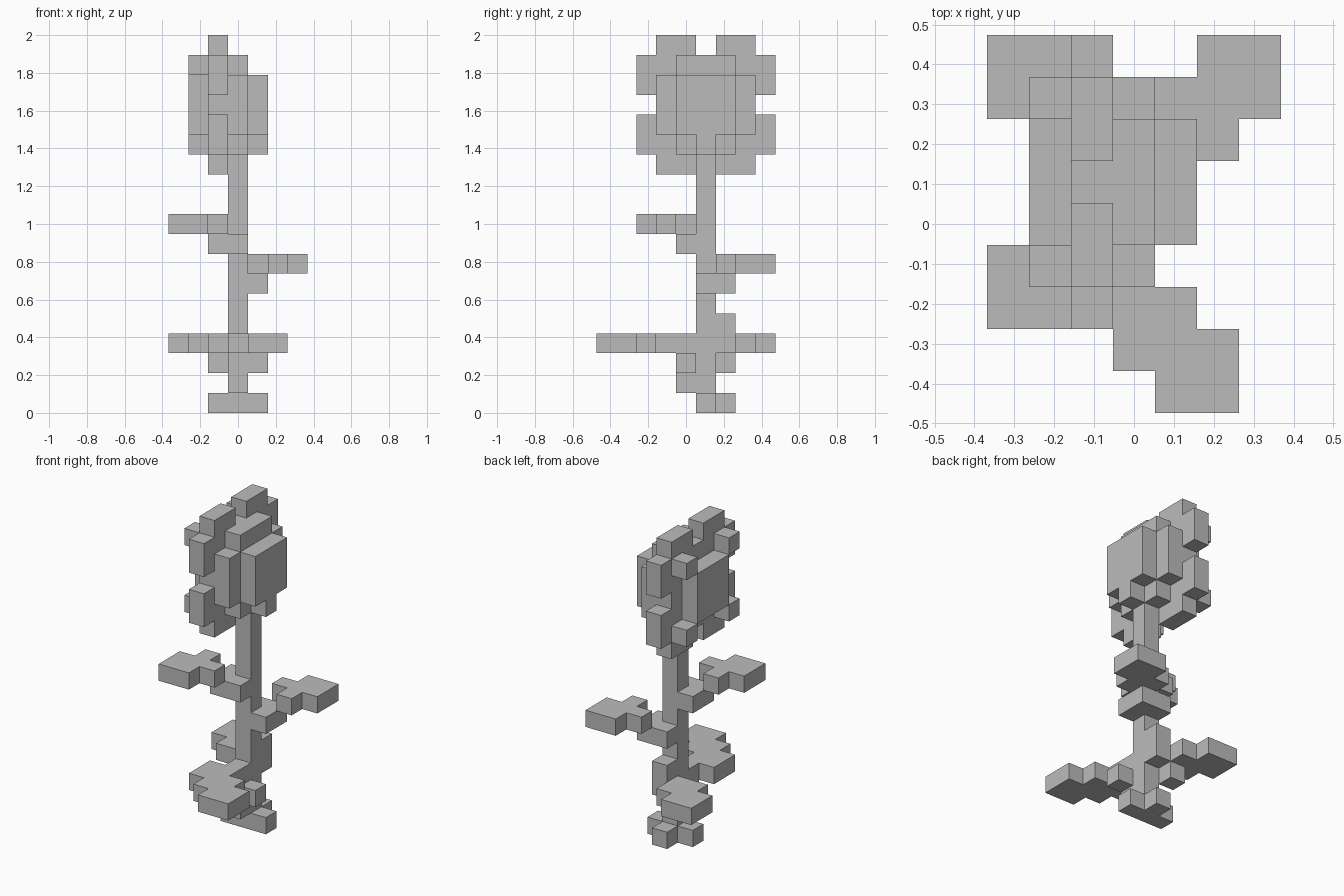
import bpy, bmesh
from mathutils import Vector

cube = bpy.data.objects.get("Cube")
if cube:
    bpy.data.objects.remove(cube, do_unlink=True)

U = 2 / 19  # edge of one block

gray = bpy.data.materials.new("plain gray")
gray.use_nodes = True
gray.diffuse_color = (0.5, 0.5, 0.5, 1)
bsdf = next(n for n in gray.node_tree.nodes if n.type == 'BSDF_PRINCIPLED')
bsdf.inputs["Base Color"].default_value = (0.5, 0.5, 0.5, 1)


def box(x0, x1, y0, y1, z0, z1):
    """Set of block cells, inclusive ranges."""
    return {(x, y, z) for x in range(x0, x1 + 1)
            for y in range(y0, y1 + 1) for z in range(z0, z1 + 1)}


def spin(cells, dz):
    """Half turn about the stem, then shift in height."""
    return {(-x, 2 - y, z + dz) for x, y, z in cells}


parts = {}

# Stem with its side knobs, and the roots
parts["stem"] = box(0, 0, 1, 1, 0, 13) | box(0, 0, 2, 2, 3, 4) | box(0, 0, 0, 0, 1, 3)
parts["roots"] = box(-1, 1, 1, 1, 0, 0) | box(0, 0, 2, 2, 0, 0)
parts["leaf_bracket"] = box(1, 1, 0, 0, 2, 2) | box(-1, -1, 2, 2, 2, 2)

# Two upper leaves on square twigs, half a turn apart
leaf = box(1, 3, 3, 3, 7, 7) | box(2, 2, 2, 4, 7, 7) | box(3, 3, 4, 4, 7, 7)
twig = box(0, 1, 1, 2, 6, 6)
parts["left_leaf"], parts["left_twig"] = leaf, twig
parts["right_leaf"], parts["right_twig"] = spin(leaf, 2), spin(twig, 2)

# Two low leaves, made as diagonal chains of squares
parts["low_front_leaf"] = set().union(
    *(box(i, i + 1, -2 - i - 1, -2 - i + 0, 3, 3) for i in (-1, 0, 1)))
parts["low_back_leaf"] = box(-3, -2, 3, 4, 3, 3) | box(-2, -1, 2, 3, 3, 3)

# Flower head: core, petal disc with notched rim, curled petal tips
parts["flower_core"] = (box(0, 0, -1, 3, 14, 16) | box(0, 0, 0, 2, 13, 17)
                        | box(1, 1, 0, 2, 14, 16) | box(1, 1, 1, 1, 13, 13))
petals = box(-1, -1, -1, 3, 13, 17)
for a, b in ((-1, 0), (2, 3)):
    petals |= box(-1, -1, a, b, 12, 12) | box(-1, -1, a, b, 18, 18)
for a, b in ((13, 14), (16, 17)):
    petals |= box(-1, -1, -2, -2, a, b) | box(-1, -1, 4, 4, a, b)
parts["petals"] = petals
parts["petal_tips"] = {(-2, y, z) for y in (-1, 3) for z in (13, 17)}
parts["flower_face"] = box(-2, -2, 0, 2, 14, 16)

# Give shared cells to one part only
taken = set()
for name in parts:
    parts[name] = parts[name] - taken
    taken |= parts[name]


def build(name, cells):
    """Mesh of the exposed block sides, merged into flat faces."""
    bm = bmesh.new()
    for c in cells:
        for axis in range(3):
            for s in (-1, 1):
                n = [0, 0, 0]
                n[axis] = s
                n = Vector(n)
                if tuple(int(v) for v in Vector(c) + n) in taken:
                    continue
                u = Vector((n.y, n.z, n.x))
                v = n.cross(u)
                mid = Vector(c) + n / 2 + Vector((0, 0, 0.5))
                bm.faces.new([bm.verts.new((mid + (u * i + v * j) / 2) * U)
                              for i, j in ((-1, -1), (1, -1), (1, 1), (-1, 1))])
    bmesh.ops.remove_doubles(bm, verts=bm.verts[:], dist=0.001)
    bmesh.ops.dissolve_limit(bm, angle_limit=0.01, verts=bm.verts[:], edges=bm.edges[:])
    mesh = bpy.data.meshes.new(name)
    bm.to_mesh(mesh)
    bm.free()
    mesh.materials.append(gray)
    bpy.context.collection.objects.link(bpy.data.objects.new(name, mesh))


for name, cells in parts.items():
    build(name, cells)
